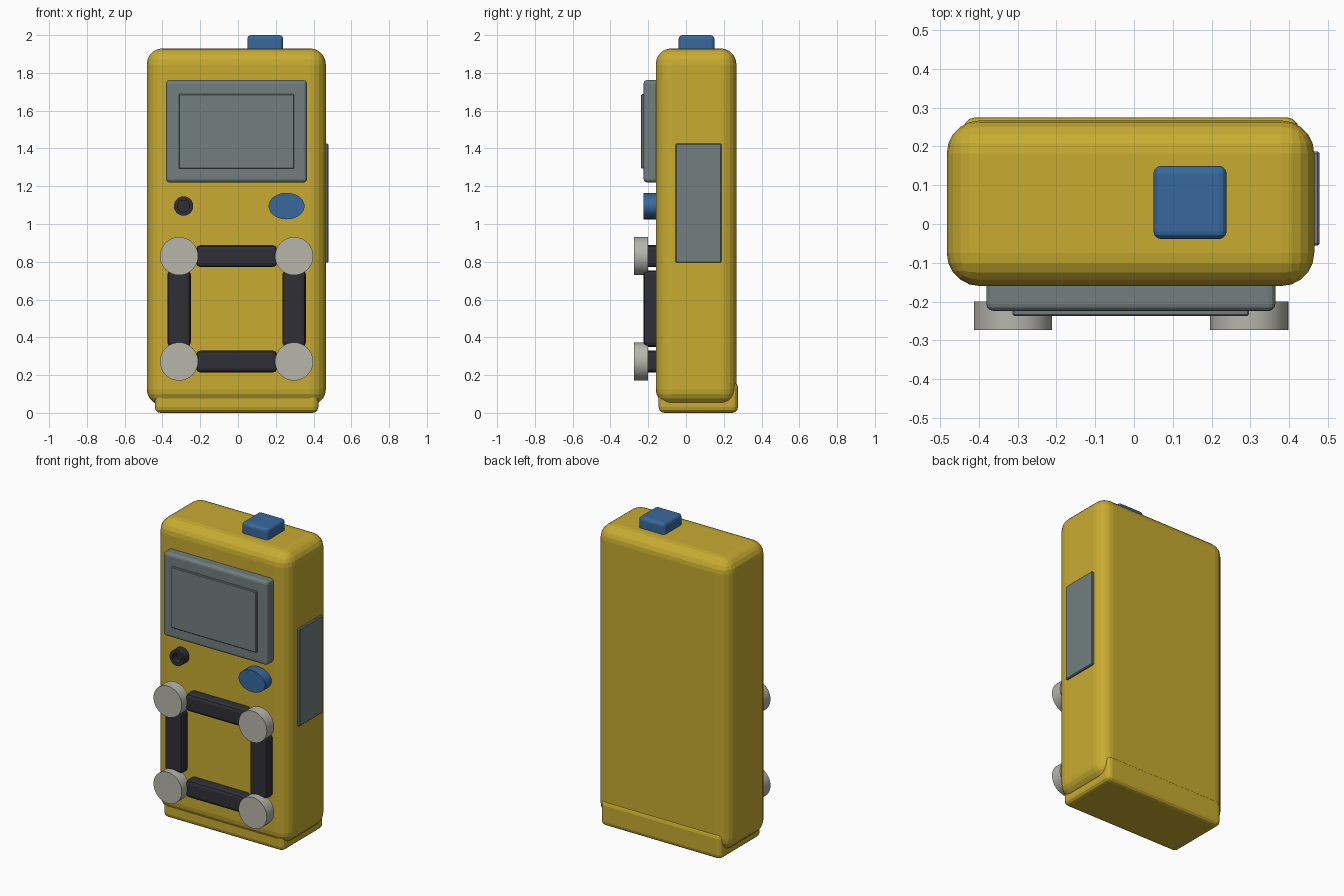
import bpy
import bmesh
from math import pi
from mathutils import Matrix

old = bpy.data.objects.get("Cube")
if old:
    bpy.data.objects.remove(old, do_unlink=True)


def material(name, r, g, b):
    m = bpy.data.materials.new(name)
    m.use_nodes = True
    m.diffuse_color = (r, g, b, 1)
    m.node_tree.nodes["Principled BSDF"].inputs["Base Color"].default_value = (r, g, b, 1)
    return m


yellow = material("yellow casing", 0.58, 0.41, 0.03)
grey = material("slate grey", 0.17, 0.21, 0.21)
blue = material("button blue", 0.04, 0.14, 0.34)
dark = material("dark rubber", 0.028, 0.028, 0.037)
pale = material("pale grey", 0.47, 0.47, 0.41)


def finish(name, bm, mat):
    mesh = bpy.data.meshes.new(name)
    bm.to_mesh(mesh)
    bm.free()
    mesh.materials.append(mat)
    ob = bpy.data.objects.new(name, mesh)
    bpy.context.collection.objects.link(ob)
    return ob


def box(name, mat, x, y, z, bevel, segments=3):
    """Rounded box spanning the given ranges."""
    bm = bmesh.new()
    bmesh.ops.create_cube(bm, size=1)
    ranges = (x, y, z)
    bmesh.ops.scale(bm, vec=[b - a for a, b in ranges], verts=bm.verts)
    bmesh.ops.translate(bm, vec=[(a + b) / 2 for a, b in ranges], verts=bm.verts)
    ob = finish(name, bm, mat)
    mod = ob.modifiers.new("rounding", "BEVEL")
    mod.width = bevel
    mod.segments = segments
    return ob


def disc(name, mat, x, z, rx, rz, front, back, recess=0):
    """Upright elliptical disc facing the front, optionally hollowed."""
    bm = bmesh.new()
    bmesh.ops.create_cone(bm, cap_ends=True, segments=48, radius1=1, radius2=1, depth=1)
    bm.transform(Matrix.Translation((x, (front + back) / 2, z))
                 @ Matrix.Diagonal((rx, back - front, rz, 1))
                 @ Matrix.Rotation(pi / 2, 4, "X"))
    bm.normal_update()
    if recess:
        face = min(bm.faces, key=lambda f: f.calc_center_median().y)
        bmesh.ops.inset_region(bm, faces=[face], thickness=rx * 0.4)
        inner = bmesh.ops.extrude_discrete_faces(bm, faces=[face])["faces"][0]
        bmesh.ops.translate(bm, vec=(0, recess, 0), verts=inner.verts)
    ob = finish(name, bm, mat)
    for p in ob.data.polygons:
        p.use_smooth = abs(p.normal.y) < 0.5
    return ob


# Casing and base cap
box("casing", yellow, (-0.483, 0.465), (-0.16, 0.267), (0.04, 1.93), 0.085, 5)
box("base_cap", yellow, (-0.44, 0.425), (-0.145, 0.275), (0, 0.165), 0.03)

# Screen and side panel
box("screen_frame", grey, (-0.381, 0.365), (-0.224, -0.12), (1.22, 1.762), 0.018)
box("screen", grey, (-0.313, 0.297), (-0.237, -0.18), (1.293, 1.687), 0.004, 1)
box("side_panel", grey, (0.42, 0.479), (-0.055, 0.187), (0.795, 1.425), 0.005, 1)

# Buttons and socket
box("top_button", blue, (0.05, 0.239), (-0.039, 0.15), (1.85, 2), 0.02)
disc("oval_button", blue, 0.257, 1.095, 0.095, 0.07, -0.225, -0.12)
disc("socket", dark, -0.288, 1.095, 0.051, 0.051, -0.215, -0.12, 0.04)

# Keypad frame: four bars with a round pad at each corner
pad_x = {"right": -0.312, "left": 0.297}
pad_z = {"lower": 0.272, "upper": 0.83}
bar_y = (-0.225, -0.12)
for level, z in pad_z.items():
    box(level + "_bar", dark, (-0.222, 0.207), bar_y, (z - 0.058, z + 0.058), 0.022, 2)
    for side, x in pad_x.items():
        disc(level + "_" + side + "_pad", pale, x, z, 0.101, 0.101, -0.274, -0.2)
for side, x in pad_x.items():
    box(side + "_bar", dark, (x - 0.062, x + 0.062), bar_y, (0.35, 0.755), 0.022, 2)
